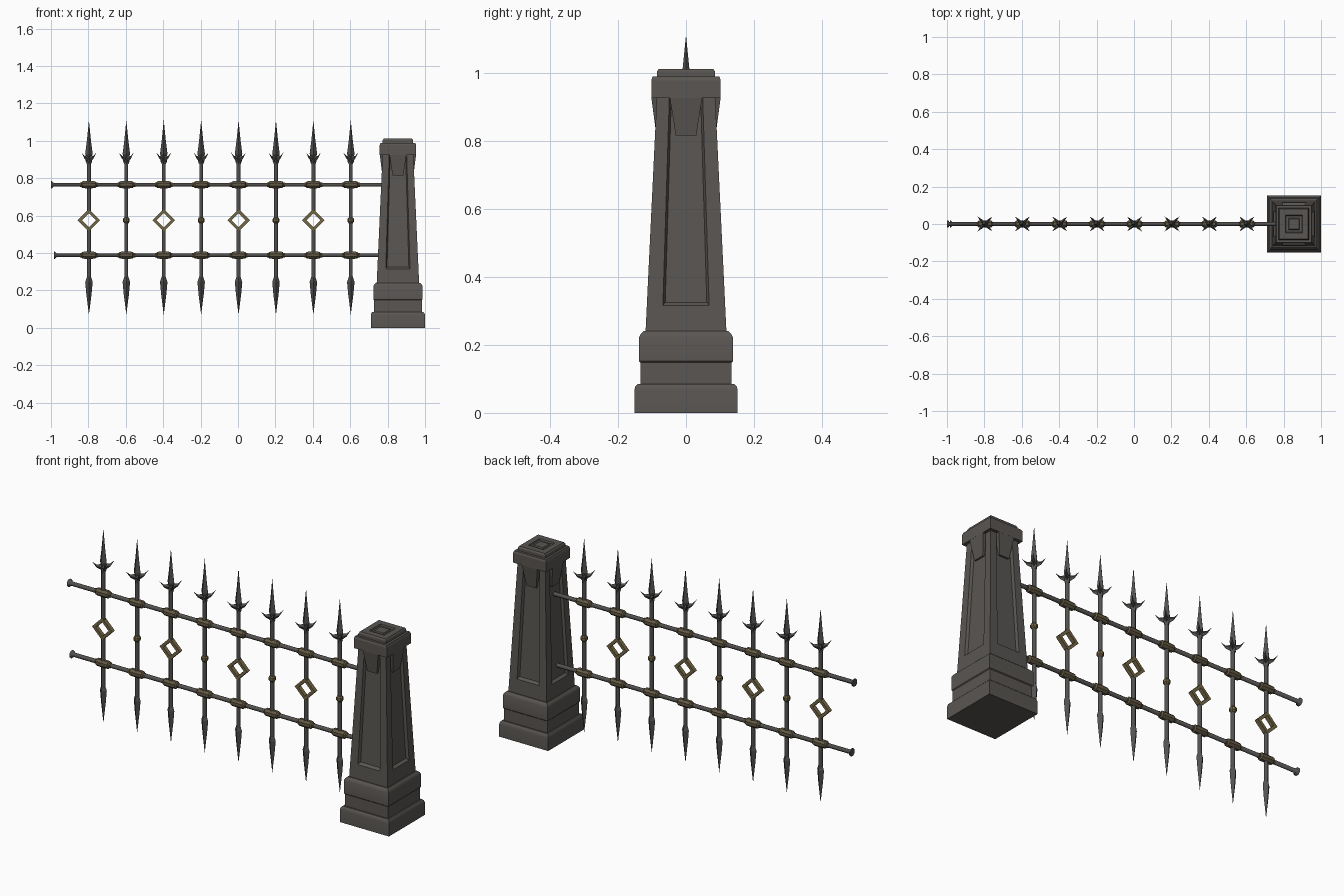
import bpy, bmesh, math
from mathutils import Matrix, Vector

cube = bpy.data.objects.get("Cube")
if cube:
    bpy.data.objects.remove(cube, do_unlink=True)


def material(name, rgb):
    m = bpy.data.materials.new(name)
    m.use_nodes = True
    m.diffuse_color = (*rgb, 1)
    bsdf = next(n for n in m.node_tree.nodes if n.type == 'BSDF_PRINCIPLED')
    bsdf.inputs["Base Color"].default_value = (*rgb, 1)
    bsdf.inputs["Roughness"].default_value = 0.8
    return m


STONE = material("dark stone", (0.100, 0.092, 0.084))
IRON = material("wrought iron", (0.085, 0.083, 0.078))
BRONZE = material("dull bronze", (0.125, 0.100, 0.058))
BRASS = material("aged brass", (0.175, 0.135, 0.060))


def finish(bm, name, mat, smooth=None):
    """Turn a bmesh into a named object."""
    bmesh.ops.remove_doubles(bm, verts=bm.verts, dist=1e-5)
    bmesh.ops.recalc_face_normals(bm, faces=bm.faces)
    mesh = bpy.data.meshes.new(name)
    bm.to_mesh(mesh)
    bm.free()
    mesh.materials.append(mat)
    ob = bpy.data.objects.new(name, mesh)
    bpy.context.collection.objects.link(ob)
    if smooth:
        bpy.ops.object.select_all(action='DESELECT')
        ob.select_set(True)
        bpy.context.view_layer.objects.active = ob
        bpy.ops.object.shade_smooth_by_angle(angle=math.radians(smooth))
    return ob


def loft(bm, profile, sides, turn=0.0, scale=1.0):
    """Stack of regular polygons from (radius, z) pairs, capped at both ends."""
    rings = []
    for r, z in profile:
        angles = [turn + math.tau * i / sides for i in range(sides)]
        rings.append([bm.verts.new((scale * r * math.cos(a), scale * r * math.sin(a), z))
                      for a in angles])
    for a, b in zip(rings, rings[1:]):
        for i in range(sides):
            j = (i + 1) % sides
            bm.faces.new((a[i], a[j], b[j], b[i]))
    for ring, (r, z) in ((rings[0], profile[0]), (rings[-1], profile[-1])):
        if r > 0:
            bm.faces.new(ring)


def turned(name, profile, sides, mat, smooth=None, turn=0.0):
    bm = bmesh.new()
    loft(bm, profile, sides, turn)
    return finish(bm, name, mat, smooth)


def copy(ob, x, z=0.0):
    """Linked copy along the fence."""
    new = ob.copy()
    new.location = (x, 0, z)
    bpy.context.collection.objects.link(new)


# ---------- stone pillar ----------
PX, SQUASH = 0.855, 0.955


def square_stack(name, profile, smooth=None):
    bm = bmesh.new()
    loft(bm, profile, 4, math.pi / 4, math.sqrt(2))
    ob = finish(bm, name, STONE, smooth)
    ob.location.x, ob.scale.x = PX, SQUASH
    return ob


square_stack("pillar_base", [(0.152, 0), (0.152, 0.066), (0.149, 0.078), (0.142, 0.085),
                             (0.134, 0.085), (0.134, 0.148), (0.138, 0.152), (0.138, 0.222),
                             (0.133, 0.232), (0.124, 0.24), (0.10, 0.24)], 35)
square_stack("pillar_cap", [(0.07, 0.925), (0.102, 0.925), (0.102, 0.977), (0.098, 0.988),
                            (0.085, 0.988), (0.085, 1.003), (0.080, 1.011), (0.047, 1.011),
                            (0.044, 1.003), (0.031, 1.003), (0.028, 1.009)])

# tapered shaft with a sunken panel on each side
Z0, Z1 = 0.235, 0.93


def shaft_half(z):
    return 0.119 - 0.048 * (z - Z0)


def four_sides():
    return [Matrix.Rotation(k * math.pi / 2, 3, 'Z') for k in range(4)]


bm = bmesh.new()
for rot in four_sides():
    def pt(u, z, depth=0.0):
        return bm.verts.new(rot @ Vector((u, -shaft_half(z) + depth, z)))

    def quad(a, b, c, d):
        bm.faces.new([pt(*p) for p in (a, b, c, d)])

    w0, w1 = shaft_half(Z0), shaft_half(Z1)
    outer = [(-w0, Z0), (w0, Z0), (w1, Z1), (-w1, Z1)]
    rim = [(-0.068, 0.315), (0.068, 0.315), (0.049, Z1), (-0.049, Z1)]
    floor = [(-0.061, 0.325, 0.014), (0.061, 0.325, 0.014),
             (0.043, Z1, 0.014), (-0.043, Z1, 0.014)]
    for i in (0, 1, 3):
        j = (i + 1) % 4
        quad(outer[i], outer[j], rim[j], rim[i])
        quad(rim[i], rim[j], floor[j], floor[i])
    quad(*floor)
shaft = finish(bm, "pillar_shaft", STONE)
shaft.location.x, shaft.scale.x = PX, SQUASH

# wedge brackets under the cap
bm = bmesh.new()
for rot in four_sides():
    def ring(half, front, z):
        return [bm.verts.new(rot @ Vector(p)) for p in
                ((-half, -front, z), (half, -front, z), (half, -0.06, z), (-half, -0.06, z))]

    low, high = ring(0.030, 0.087, 0.815), ring(0.048, 0.102, 0.928)
    for i in range(4):
        j = (i + 1) % 4
        bm.faces.new((low[i], low[j], high[j], high[i]))
    bm.faces.new(low)
    bm.faces.new(high)
brackets = finish(bm, "pillar_brackets", STONE)
brackets.location.x, brackets.scale.x = PX, SQUASH

# ---------- horizontal rails with flared ends ----------
RAILS = {"upper": (0.765, -1.0), "lower": (0.388, -0.985)}
for label, (z, start) in RAILS.items():
    rail = turned(label + "_rail", [(0.021, start), (0.021, start + 0.005), (0.011, start + 0.014),
                                    (0.011, 0.80)], 8, IRON, 50, math.pi / 8)
    rail.rotation_euler.y = math.pi / 2
    rail.location.z = z

# ---------- fence pieces, made once and repeated ----------
MID = 0.575
collar = turned("rail_collar", [(0.013, -0.048), (0.013, -0.040), (0.020, -0.034), (0.021, 0),
                                (0.020, 0.034), (0.013, 0.040), (0.013, 0.048)],
                8, BRONZE, None, math.pi / 8)
collar.rotation_euler.y = math.pi / 2
lower_bar = turned("lower_bar", [(0.011, 0.255), (0.011, MID - 0.048)], 8, IRON, 50, math.pi / 8)
upper_bar = turned("upper_bar", [(0.011, MID + 0.048), (0.011, 0.91)], 8, IRON, 50, math.pi / 8)
middle_bar = turned("middle_bar", [(0.011, MID - 0.048), (0.011, MID + 0.048)], 8, IRON, 50,
                    math.pi / 8)
foot = turned("foot_spike", [(0, 0.07), (0.014, 0.18), (0.020, 0.245), (0.010, 0.275)], 4, IRON)
spear = turned("spear_head", [(0.011, 0.875), (0.018, 0.892), (0.014, 0.91), (0.020, 0.93),
                              (0.011, 1.0), (0, 1.11)], 4, IRON)
bead = turned("brass_bead", [(0.011, -0.016), (0.018, -0.007), (0.018, 0.007), (0.011, 0.016)],
              8, BRASS)

# four upswept barbs round the spear
bm = bmesh.new()
for k in range(4):
    a = math.pi / 4 + k * math.pi / 2
    out, side = Vector((math.cos(a), math.sin(a), 0)), Vector((-math.sin(a), math.cos(a), 0))
    up = Vector((0, 0, 1))
    root = out * 0.006 + up * 0.905
    base = [bm.verts.new(root + d) for d in (up * 0.017, side * 0.010, -up * 0.019, -side * 0.010)]
    bend = [bm.verts.new(out * 0.033 + up * 0.911 + d * 0.5) for d in
            (up * 0.016, side * 0.011, -up * 0.016, -side * 0.011)]
    tip = bm.verts.new(out * 0.056 + up * 0.937)
    for i in range(4):
        j = (i + 1) % 4
        bm.faces.new((base[i], base[j], bend[j], bend[i]))
        bm.faces.new((bend[i], bend[j], tip))
    bm.faces.new(base)
barbs = finish(bm, "spear_barbs", IRON)

# open diamond frame
bm = bmesh.new()
loops = []
for r, y in ((0.060, -0.011), (0.060, 0.011), (0.038, 0.011), (0.038, -0.011)):
    loops.append([bm.verts.new((r * math.cos(k * math.pi / 2), y, r * math.sin(k * math.pi / 2)))
                  for k in range(4)])
for n in range(4):
    a, b = loops[n], loops[(n + 1) % 4]
    for i in range(4):
        j = (i + 1) % 4
        bm.faces.new((a[i], a[j], b[j], b[i]))
diamond = finish(bm, "brass_diamond", BRASS)

# ---------- repeat along the fence ----------
for i in range(8):
    x = -0.797 + 0.2 * i
    for part in (lower_bar, upper_bar, foot, spear, barbs):
        copy(part, x)
    for z, start in RAILS.values():
        copy(collar, x, z)
    if i % 2 == 0:
        copy(diamond, x, MID)
    else:
        copy(bead, x, MID)
        copy(middle_bar, x)

for part in (lower_bar, upper_bar, middle_bar, foot, spear, barbs, collar, diamond, bead):
    bpy.data.objects.remove(part, do_unlink=True)
